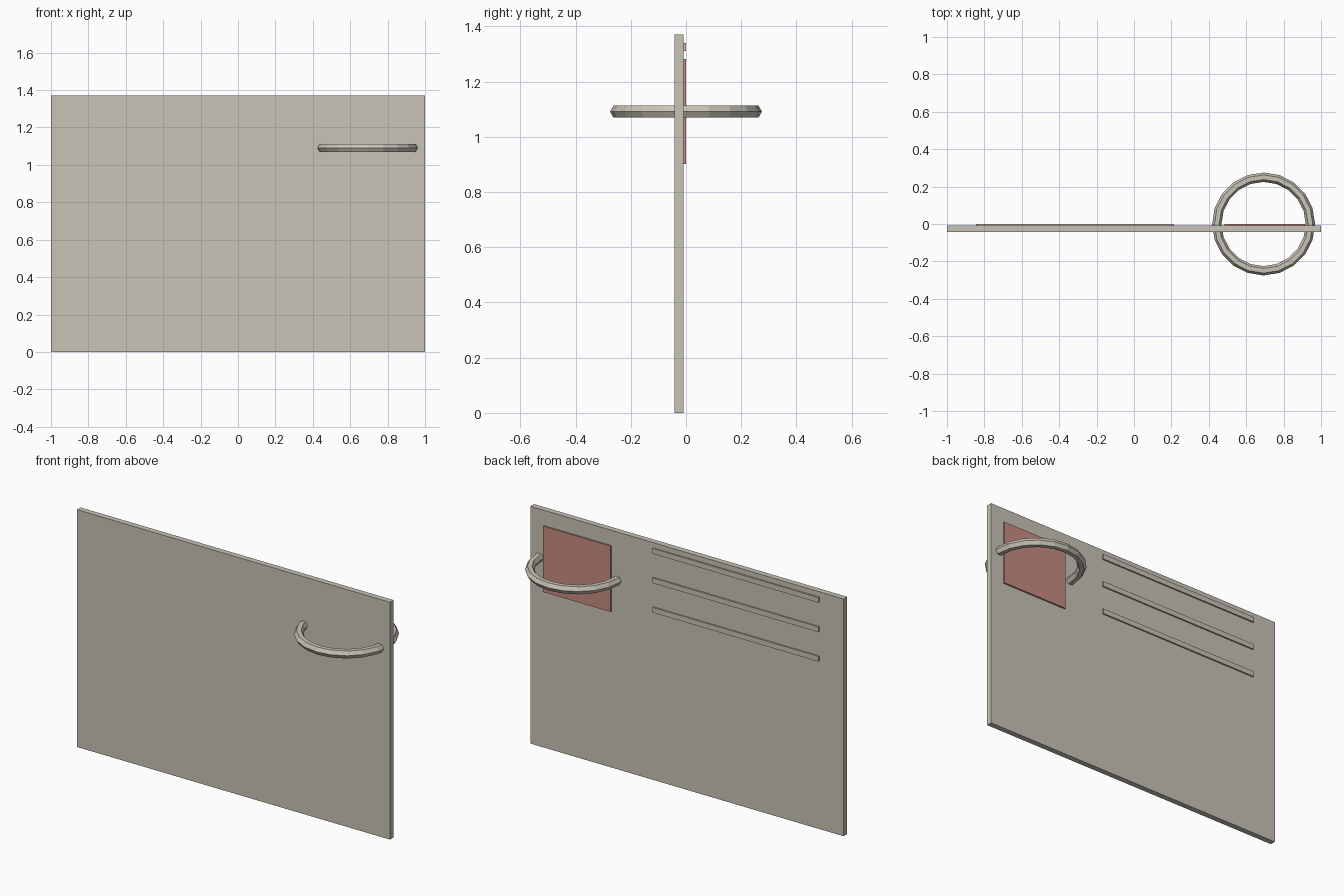
import bpy

if "Cube" in bpy.data.objects:
    bpy.data.objects.remove(bpy.data.objects["Cube"])


def material(name, rgb):
    m = bpy.data.materials.new(name)
    m.diffuse_color = (*rgb, 1.0)
    m.use_nodes = True
    m.node_tree.nodes["Principled BSDF"].inputs["Base Color"].default_value = m.diffuse_color
    return m


stone = material("warm_grey", (0.58, 0.55, 0.475))
red = material("dusty_red", (0.57, 0.26, 0.22))


def box(name, mat, x0, x1, y0, y1, z0, z1):
    bpy.ops.mesh.primitive_cube_add(
        size=1, location=((x0 + x1) / 2, (y0 + y1) / 2, (z0 + z1) / 2))
    ob = bpy.context.object
    ob.name = name
    ob.scale = (x1 - x0, y1 - y0, z1 - z0)
    bpy.ops.object.transform_apply(location=False, rotation=False, scale=True)
    ob.data.materials.append(mat)
    return ob


BACK = -0.009  # back surface of the card

# Main card
box("card", stone, -1, 1, -0.042, BACK, 0, 1.37)

# Red square plate on the back
box("red_plate", red, 0.483, 0.913, BACK - 0.0005, 0, 0.902, 1.282)

# Three raised lines on the back
for i in range(3):
    z = 1.325 - 0.17 * i
    box(f"raised_line_{i + 1}", stone, -0.845, 0.215, BACK - 0.0005, 0,
        z - 0.015, z + 0.015)

# Faceted ring passing through the card
bpy.ops.mesh.primitive_torus_add(
    location=(0.693, 0, 1.091), major_segments=20, minor_segments=6,
    major_radius=0.25, minor_radius=0.025)
ring = bpy.context.object
ring.name = "ring"
ring.data.materials.append(stone)
bpy.ops.object.shade_flat()
